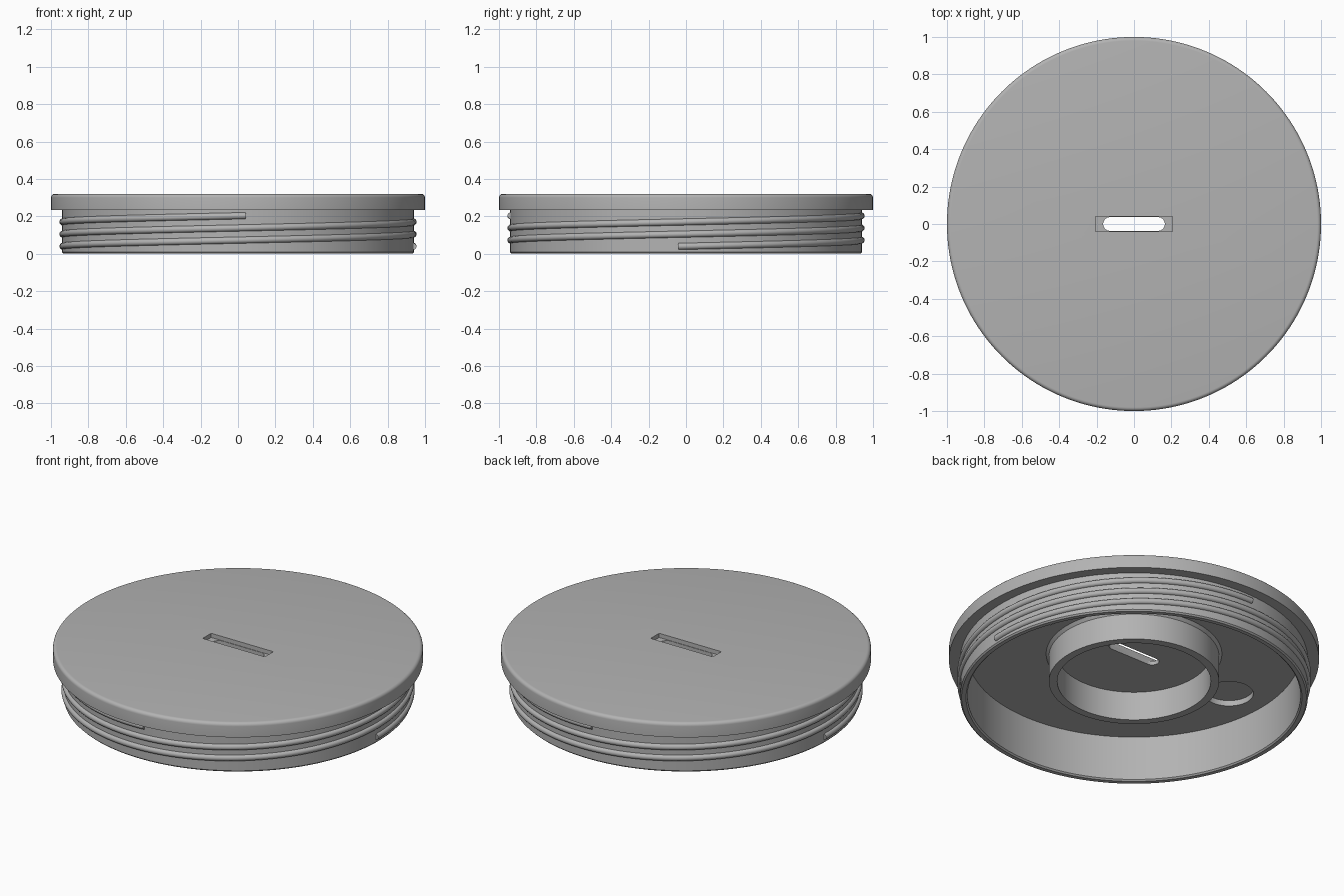
import bpy, bmesh
from math import sin, cos, pi, radians
from mathutils import Matrix

cube = bpy.data.objects.get("Cube")
if cube:
    bpy.data.objects.remove(cube, do_unlink=True)

grey = bpy.data.materials.new("plain grey")
grey.use_nodes = True
colour = (0.45, 0.45, 0.45, 1)
grey.diffuse_color = colour
grey.node_tree.nodes["Principled BSDF"].inputs["Base Color"].default_value = colour


def finish(name, bm):
    bmesh.ops.remove_doubles(bm, verts=bm.verts, dist=0.0001)
    bmesh.ops.recalc_face_normals(bm, faces=bm.faces)
    mesh = bpy.data.meshes.new(name)
    bm.to_mesh(mesh)
    bm.free()
    mesh.materials.append(grey)
    obj = bpy.data.objects.new(name, mesh)
    bpy.context.collection.objects.link(obj)
    return obj


def activate(obj):
    bpy.ops.object.select_all(action='DESELECT')
    obj.select_set(True)
    bpy.context.view_layer.objects.active = obj


def lathe(name, profile, steps):
    bm = bmesh.new()
    verts = [bm.verts.new((r, 0, z)) for r, z in profile]
    edges = [bm.edges.new(pair) for pair in zip(verts, verts[1:])]
    bmesh.ops.spin(bm, geom=verts + edges, cent=(0, 0, 0), axis=(0, 0, 1),
                   angle=2 * pi, steps=steps, use_merge=True)
    return finish(name, bm)


def prism(name, outline, bottom, top):
    bm = bmesh.new()
    face = bm.faces.new([bm.verts.new((x, y, bottom)) for x, y in outline])
    new = bmesh.ops.extrude_face_region(bm, geom=[face])["geom"]
    bmesh.ops.translate(bm, vec=(0, 0, top - bottom),
                        verts=[v for v in new if isinstance(v, bmesh.types.BMVert)])
    return finish(name, bm)


def arc(cx, cy, r, start, end, n):
    return [(cx + r * cos(radians(start + (end - start) * i / n)),
             cy + r * sin(radians(start + (end - start) * i / n))) for i in range(n + 1)]


# Lid: hollow threaded skirt, overhanging flange and inner collar in one turned shape
CEILING, TOP = 0.272, 0.32
profile = [(0, CEILING), (0.415, CEILING), (0.415, 0.1), (0.46, 0.1)]
profile += [(0.46, 0.255), (0.475, CEILING), (0.9, CEILING), (0.9, 0.008), (0.908, 0)]
profile += [(0.932, 0), (0.94, 0.008), (0.94, 0.235), (1, 0.235)]
profile += arc(0.98, TOP - 0.02, 0.02, 0, 90, 5) + [(0, TOP)]
lid = lathe("lid", profile, 160)

# Cutters: slot pocket, through slot and two round recesses in the underside
cutters = [
    prism("slot_pocket_cutter",
          [(-0.205, -0.04), (0.205, -0.04), (0.205, 0.04), (-0.205, 0.04)], 0.295, 0.4),
    prism("through_slot_cutter",
          arc(0.128, 0, 0.037, -90, 90, 12) + arc(-0.128, 0, 0.037, 90, 270, 12), 0.2, 0.31),
]
for side in (-1, 1):
    cutters.append(prism("recess_cutter", arc(side * 0.67, 0, 0.132, 0, 352.5, 47), 0.2, 0.305))

activate(lid)
for cutter in cutters:
    cutter.hide_render = True
    mod = lid.modifiers.new("cut", 'BOOLEAN')
    mod.operation, mod.solver, mod.object = 'DIFFERENCE', 'EXACT', cutter
    bpy.ops.object.modifier_apply(modifier=mod.name)
    bpy.data.objects.remove(cutter, do_unlink=True)
bpy.ops.object.shade_smooth_by_angle(angle=radians(30))


# Two-start screw thread: a rounded ridge swept one and a quarter turns
def thread(name, start):
    bm = bmesh.new()
    steps, lead, first, last = 200, 0.13, -2.5, 452.5
    rings = []
    for i in range(steps + 1):
        turn = first + (last - first) * i / steps
        z = 0.04 + lead * turn / 360
        spin = Matrix.Rotation(radians(start + turn), 4, 'Z')
        ring = []
        for r, dz in arc(0.937, 0, 0.018, -90, 90, 8):
            v = bm.verts.new((r, 0, z + dz))
            v.co = spin @ v.co
            ring.append(v)
        rings.append(ring)
    for a, b in zip(rings, rings[1:]):
        for j in range(len(a)):
            k = (j + 1) % len(a)
            bm.faces.new((a[j], b[j], b[k], a[k]))
    bm.faces.new(rings[0])
    bm.faces.new(rings[-1])
    obj = finish(name, bm)
    activate(obj)
    bpy.ops.object.shade_smooth_by_angle(angle=radians(40))


thread("first_thread", 0)
thread("second_thread", 180)
